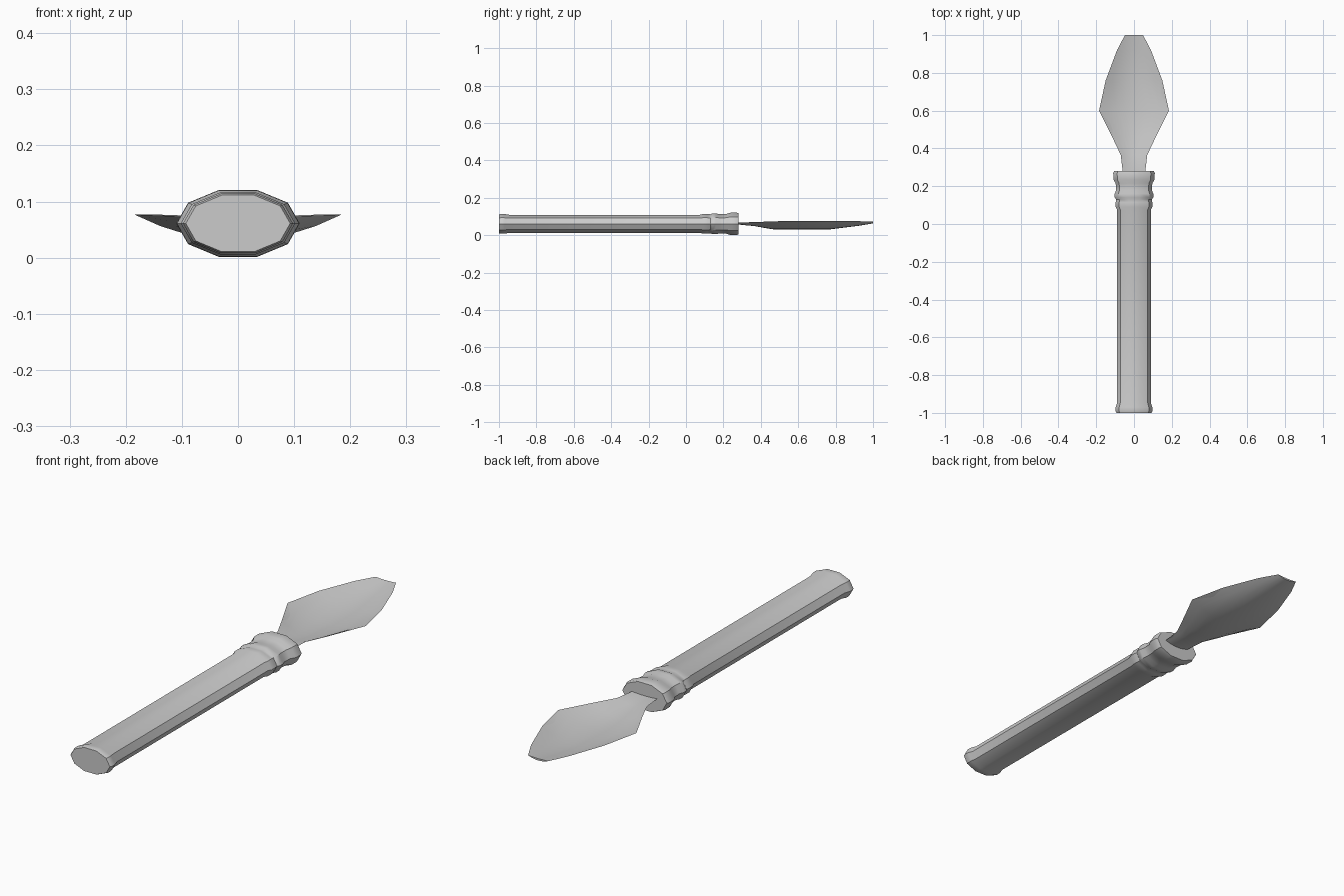
import bpy, bmesh, math

if "Cube" in bpy.data.objects:
    bpy.data.objects.remove(bpy.data.objects["Cube"])

CZ = 0.061  # height of the handle axis


def loft(name, rings):
    """Skin closed rings of points and cap both ends."""
    bm = bmesh.new()
    rows = [[bm.verts.new(p) for p in ring] for ring in rings]
    n = len(rows[0])
    for a, b in zip(rows, rows[1:]):
        for i in range(n):
            j = (i + 1) % n
            bm.faces.new((a[i], a[j], b[j], b[i]))
    bm.faces.new(rows[0])
    bm.faces.new(rows[-1])
    bmesh.ops.recalc_face_normals(bm, faces=bm.faces)
    mesh = bpy.data.meshes.new(name)
    bm.to_mesh(mesh)
    bm.free()
    obj = bpy.data.objects.new(name, mesh)
    bpy.context.collection.objects.link(obj)
    bpy.ops.object.select_all(action='DESELECT')
    obj.select_set(True)
    bpy.context.view_layer.objects.active = obj
    bpy.ops.object.shade_smooth_by_angle(angle=math.radians(35))
    return obj


def oval(y, rx):
    """Flattened ten-sided section."""
    rz = rx * 0.57
    return [(rx * math.cos(math.tau * i / 10), y, CZ + rz * math.sin(math.tau * i / 10))
            for i in range(10)]


# Handle: pommel flare, long grip, ring and collar (y, half width)
profile = [(-1.0, 0.093), (-0.99, 0.098), (-0.97, 0.097), (-0.945, 0.089),
           (0.075, 0.089), (0.09, 0.097), (0.115, 0.097), (0.13, 0.094),
           (0.14, 0.102), (0.16, 0.102), (0.18, 0.095), (0.215, 0.097),
           (0.235, 0.109), (0.27, 0.11), (0.28, 0.105)]
loft("handle", [oval(y, r) for y, r in profile])


def dish(y, w, rim, low):
    """Shallow scooped section, thin in the middle and sharp at the rims."""
    us = [-1, -0.75, -0.5, -0.25, 0, 0.25, 0.5, 0.75, 1]
    thick = 0.008
    lower = [(u * w, y, rim - (rim - low) * (1 - u * u)) for u in us]
    upper = [(u * w, y, rim - (rim - low - thick) * (1 - u * u)) for u in us[-2:0:-1]]
    return lower + upper


# Blade: narrow tang widening into a scooped leaf (y, half width, rim z, lowest z)
sections = [(0.22, 0.058, 0.067, 0.057), (0.28, 0.06, 0.068, 0.057),
            (0.365, 0.07, 0.070, 0.049), (0.46, 0.115, 0.074, 0.032),
            (0.6, 0.185, 0.077, 0.030), (0.76, 0.15, 0.077, 0.030),
            (0.92, 0.09, 0.075, 0.050), (1.0, 0.048, 0.073, 0.063)]
loft("blade", [dish(*s) for s in sections])
